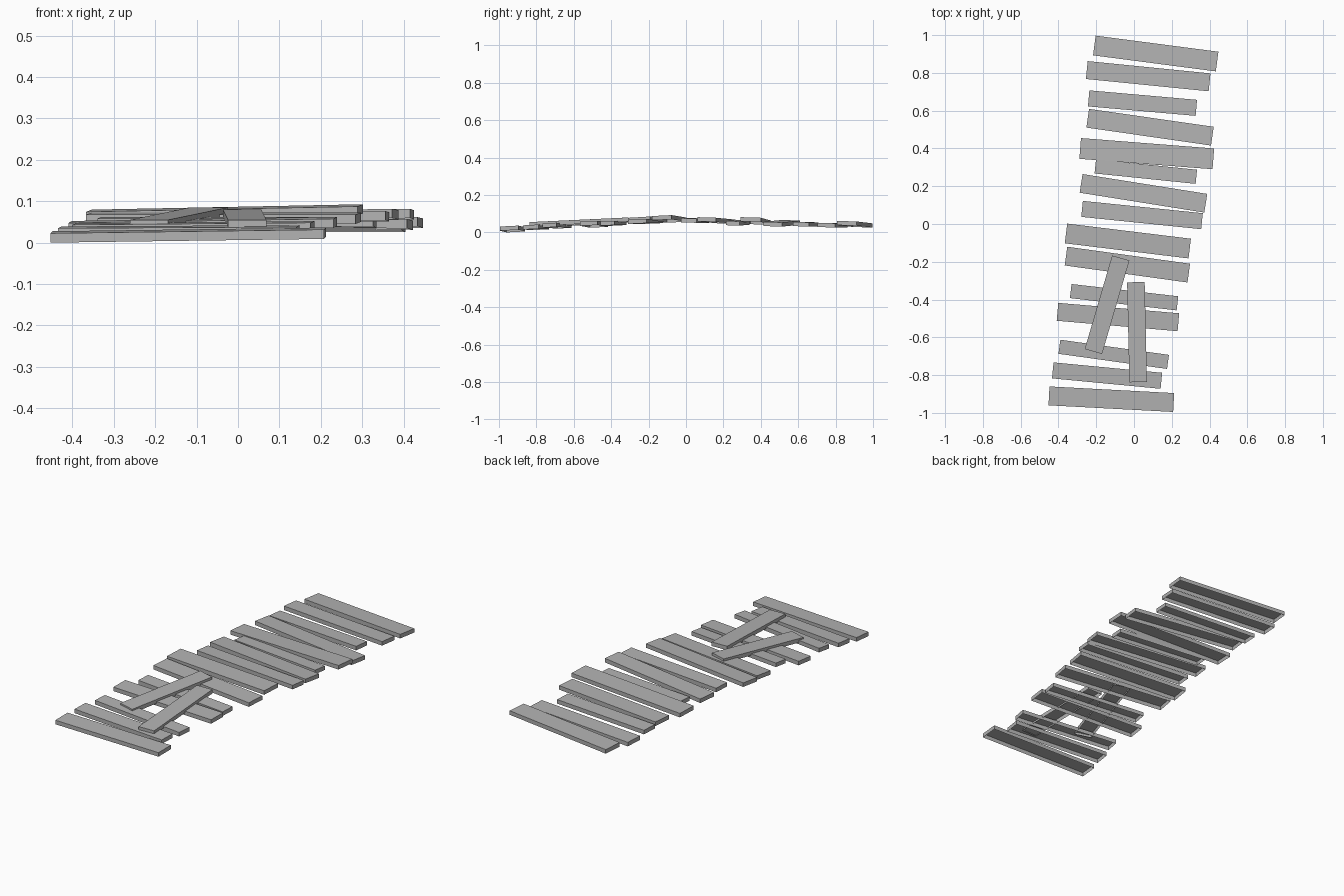
import bpy
import bmesh
from mathutils import Vector

# Remove the default object if it exists
default_cube = bpy.data.objects.get("Cube")
if default_cube:
    bpy.data.objects.remove(default_cube, do_unlink=True)

THICKNESS = 0.0225

# Single flat colour shared by every plank
weathered_grey = bpy.data.materials.new("weathered_grey")
weathered_grey.use_nodes = True
colour = (0.45, 0.45, 0.45, 1.0)
weathered_grey.diffuse_color = colour
weathered_grey.node_tree.nodes["Principled BSDF"].inputs["Base Color"].default_value = colour


def make_plank(name, start, end, width, roll=0.0):
    """Thin board between two top centre points, hollow and open underneath."""
    start, end = Vector(start), Vector(end)
    along = (end - start).normalized()
    across = Vector((-along.y, along.x, 0)).normalized()
    across.z = roll
    half = across * width / 2
    drop = Vector((0, 0, -THICKNESS))

    bm = bmesh.new()
    corners = (start - half, end - half, end + half, start + half)
    top = [bm.verts.new(corner) for corner in corners]
    bottom = [bm.verts.new(corner + drop) for corner in corners]
    bm.faces.new(top)
    for i in range(len(top)):
        j = (i + 1) % len(top)
        bm.faces.new((top[i], bottom[i], bottom[j], top[j]))

    mesh = bpy.data.meshes.new(name)
    bm.to_mesh(mesh)
    bm.free()
    mesh.materials.append(weathered_grey)
    plank = bpy.data.objects.new(name, mesh)
    bpy.context.collection.objects.link(plank)
    return plank


# Walkway planks, back to front: left top point, right top point, width
walkway_planks = [
    ((-.21, .945, .05), (.44, .86, .06), .105),
    ((-.25, .815, .05), (.4, .75, .05), .095),
    ((-.24, .665, .055), (.33, .615, .055), .085),
    ((-.245, .56, .065), (.415, .465, .055), .1),
    ((-.285, .4, .065), (.42, .345, .08), .11),
    ((-.205, .305, .065), (.33, .25, .06), .075),
    ((-.28, .215, .07), (.38, .11, .08), .1),
    ((-.275, .08, .075), (.36, .015, .075), .085),
    ((-.36, -.05, .077), (.295, -.13, .09), .105),
    ((-.36, -.17, .07), (.29, -.26, .07), .1),
    ((-.335, -.355, .06), (.23, -.42, .06), .075),
    ((-.405, -.465, .05), (.235, -.52, .06), .095),
    ((-.395, -.65, .045), (.18, -.73, .05), .075),
    ((-.43, -.775, .037), (.145, -.83, .04), .085),
    ((-.45, -.91, .025), (.21, -.945, .034), .1),
]

# Each board rolls slightly to follow the arch of the walkway
for number, (left, right, width) in enumerate(walkway_planks, start=1):
    arch_roll = 0.05 if left[1] < 0 else -0.03
    make_plank(f"walkway_plank_{number}", left, right, width, arch_roll)

# Two loose boards lying lengthwise over the gaps at the front
make_plank("loose_plank_right", (-.215, -.675, .055), (-.07, -.18, .085), .095)
make_plank("loose_plank_left", (.022, -.837, .055), (.01, -.308, .08), .093)
